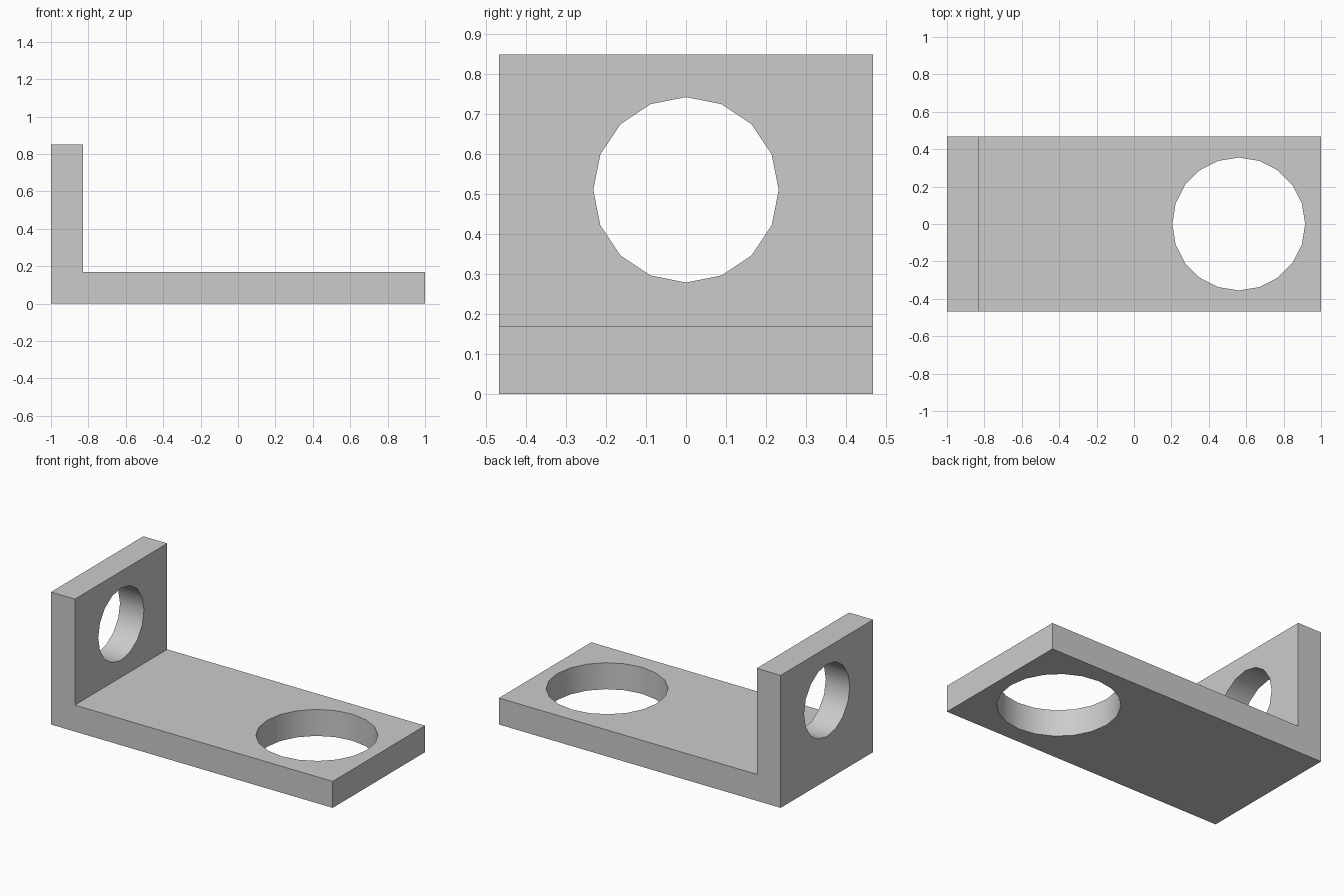
import bpy, bmesh, math

cube = bpy.data.objects.get("Cube")
if cube:
    bpy.data.objects.remove(cube, do_unlink=True)

# Plain grey material
grey = bpy.data.materials.new("light_grey")
grey.use_nodes = True
colour = (0.6, 0.6, 0.6, 1)
grey.diffuse_color = colour
grey.node_tree.nodes["Principled BSDF"].inputs["Base Color"].default_value = colour

HALF_WIDTH = 0.468
WALL = 0.17
HEIGHT = 0.85

# L-shaped side profile, extruded across the width
profile = [(-1, 0), (1, 0), (1, WALL), (WALL - 1, WALL), (WALL - 1, HEIGHT), (-1, HEIGHT)]
bm = bmesh.new()
side = bm.faces.new([bm.verts.new((x, -HALF_WIDTH, z)) for x, z in profile])
swept = bmesh.ops.extrude_face_region(bm, geom=[side])["geom"]
bmesh.ops.translate(bm, vec=(0, 2 * HALF_WIDTH, 0),
                    verts=[v for v in swept if isinstance(v, bmesh.types.BMVert)])
bmesh.ops.recalc_face_normals(bm, faces=bm.faces)
mesh = bpy.data.meshes.new("angle_bracket")
bm.to_mesh(mesh)
bm.free()
mesh.materials.append(grey)
bracket = bpy.data.objects.new("angle_bracket", mesh)
bpy.context.collection.objects.link(bracket)


def drill(name, sides, radius, location, rotation):
    """Cut a round through-hole in the bracket."""
    bpy.ops.mesh.primitive_cylinder_add(vertices=sides, radius=radius, depth=0.5,
                                        location=location, rotation=rotation)
    cutter = bpy.context.object
    cutter.name = name
    cutter.hide_render = True
    cutter.data.materials.append(grey)
    cut = bracket.modifiers.new(name, "BOOLEAN")
    cut.operation = "DIFFERENCE"
    cut.solver = "EXACT"
    cut.object = cutter
    bpy.ops.object.select_all(action="DESELECT")
    bracket.select_set(True)
    bpy.context.view_layer.objects.active = bracket
    bpy.ops.object.modifier_apply(modifier=name)
    bpy.data.objects.remove(cutter, do_unlink=True)


# Large hole in the base, smaller hole in the upright
drill("base_hole", 20, 0.355, (0.56, 0, WALL / 2), (0, 0, 0))
drill("upright_hole", 16, 0.232, (-1 + WALL / 2, 0, 0.511), (0, math.pi / 2, 0))

# Smooth hole walls, sharp outer edges
bpy.ops.object.shade_smooth_by_angle(angle=math.radians(30))
